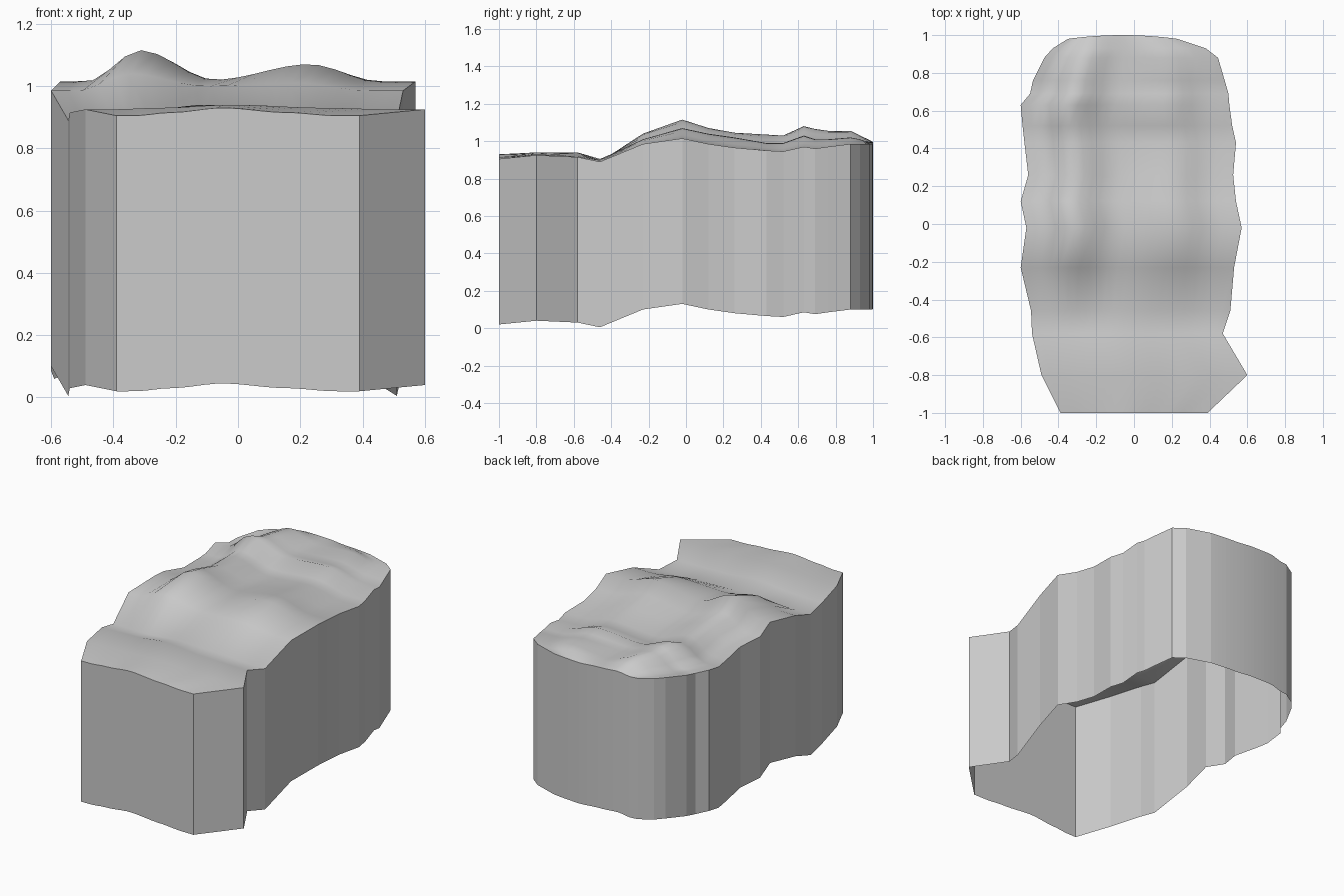
import bpy
import bmesh

cube = bpy.data.objects.get("Cube")
if cube:
    bpy.data.objects.remove(cube, do_unlink=True)

WALL_HEIGHT = 0.885
COLUMNS = 22

# Cross rows: y, left x, right x, then rim, left ridge, valley and right hill heights
ROWS = [
    (-1, -.39, .39, .905, .915, .93, .915),
    (-.8, -.49, .6, .925, .93, .94, .93),
    (-.58, -.54, .47, .915, .92, .94, .92),
    (-.46, -.545, .51, .89, .89, .905, .9),
    (-.23, -.6, .53, .985, 1.04, 1, 1.01),
    (-.02, -.57, .57, 1.015, 1.115, 1.02, 1.07),
    (.12, -.6, .54, .985, 1.07, 1, 1.04),
    (.26, -.56, .525, .965, 1.045, .985, 1.02),
    (.43, -.58, .54, .95, 1.035, .97, .99),
    (.52, -.59, .52, .945, 1.03, .97, .99),
    (.63, -.6, .505, .97, 1.08, 1.01, 1.03),
    (.69, -.55, .5, .96, 1.065, 1, 1.01),
    (.76, -.535, .48, .97, 1.055, 1, 1.01),
    (.88, -.475, .445, .985, 1.055, 1, 1.02),
    (.93, -.43, .38, .985, 1.03, 1, 1.01),
    (.98, -.35, .23, .985, 1, .995, .985),
]
KNOTS = (-1, -.85, -.55, -.13, .4, .8, 1)


def ease_height(u, heights):
    """Blend smoothly between the control heights across a row."""
    for k in range(len(KNOTS) - 1):
        if u <= KNOTS[k + 1]:
            t = (u - KNOTS[k]) / (KNOTS[k + 1] - KNOTS[k])
            t = t * t * (3 - 2 * t)
            return heights[k] * (1 - t) + heights[k + 1] * t
    return heights[-1]


def row_points(row):
    y, left, right, rim, ridge, valley, hill = row
    heights = (rim, rim, ridge, valley, hill, rim, rim)
    points = []
    for i in range(COLUMNS + 1):
        u = 2 * i / COLUMNS - 1
        x = left + (right - left) * (u + 1) / 2
        bulge = 0.02 * (1 - u * u) if row is ROWS[-1] else 0
        points.append((x, y + bulge, ease_height(u, heights)))
    return points


def make_object(name, bm, material, smooth):
    mesh = bpy.data.meshes.new(name)
    bm.to_mesh(mesh)
    bm.free()
    mesh.materials.append(material)
    for face in mesh.polygons:
        face.use_smooth = smooth
    obj = bpy.data.objects.new(name, mesh)
    bpy.context.collection.objects.link(obj)
    return obj


grey = bpy.data.materials.new("light_grey")
grey.use_nodes = True
grey.diffuse_color = (0.6, 0.6, 0.6, 1)
grey.node_tree.nodes["Principled BSDF"].inputs["Base Color"].default_value = (0.6, 0.6, 0.6, 1)

grid = [row_points(row) for row in ROWS]

# Rolling ground surface
bm = bmesh.new()
verts = [[bm.verts.new(p) for p in line] for line in grid]
for near, far in zip(verts, verts[1:]):
    for i in range(COLUMNS):
        bm.faces.new((near[i], near[i + 1], far[i + 1], far[i]))
make_object("ground_surface", bm, grey, True)

# Skirt wall dropped from the rim, open underneath
rim = grid[0] + [line[-1] for line in grid[1:-1]]
rim += grid[-1][::-1] + [line[0] for line in grid[-2:0:-1]]
bm = bmesh.new()
upper = [bm.verts.new(p) for p in rim]
lower = [bm.verts.new((x, y, z - WALL_HEIGHT)) for x, y, z in rim]
for i in range(len(rim)):
    j = (i + 1) % len(rim)
    bm.faces.new((upper[i], lower[i], lower[j], upper[j]))
make_object("skirt_wall", bm, grey, False)
